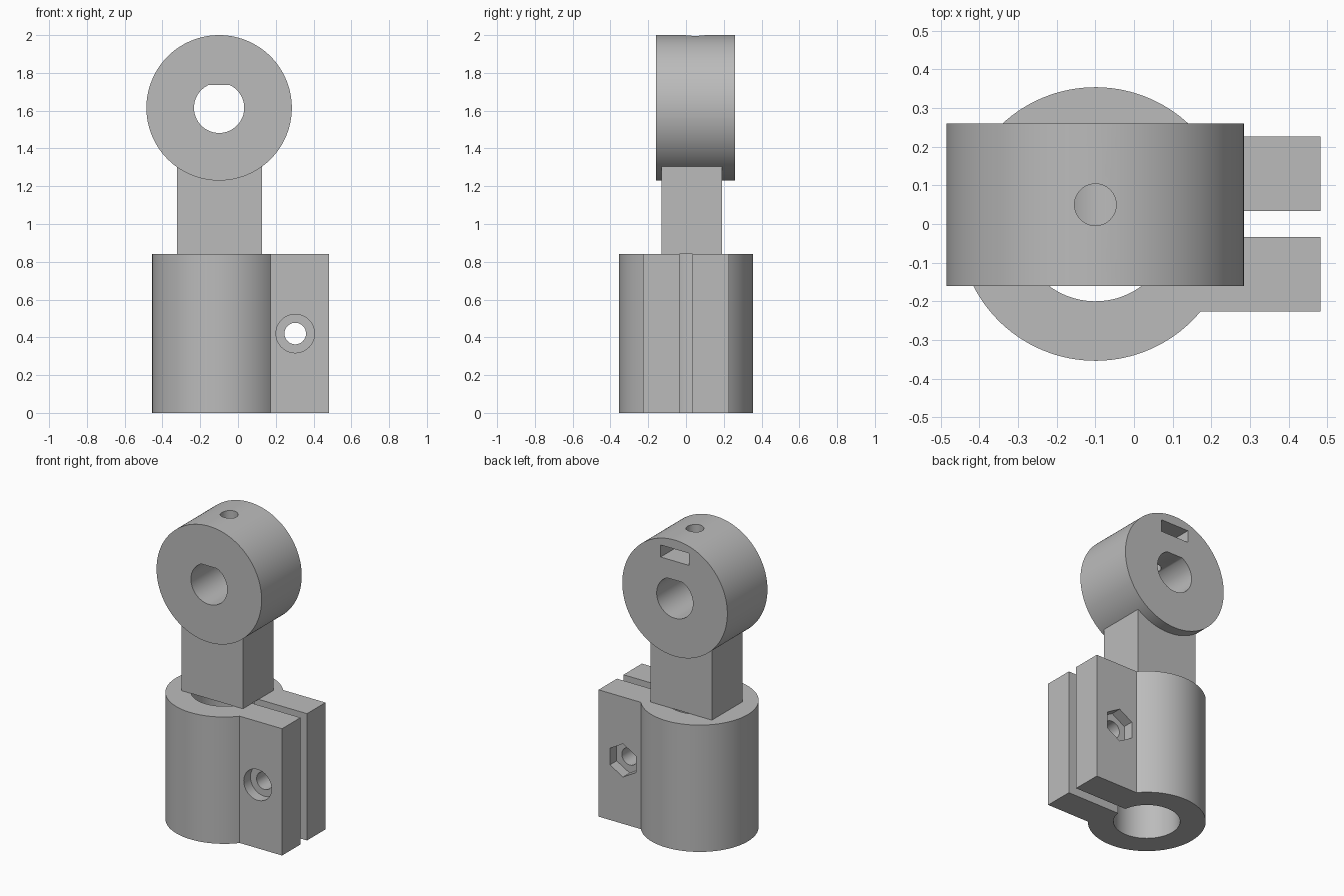
import bpy, bmesh
from math import sin, cos, asin, pi, radians

if "Cube" in bpy.data.objects:
    bpy.data.objects.remove(bpy.data.objects["Cube"])

grey = bpy.data.materials.new("plain_grey")
grey.use_nodes = True
colour = (0.5, 0.5, 0.5, 1)
grey.diffuse_color = colour
grey.node_tree.nodes["Principled BSDF"].inputs["Base Color"].default_value = colour

CX = -0.1           # shared axis of clamp, neck and eye
EYE_Y, EYE_Z = 0.05, 1.615
BOLT_X, BOLT_Z = 0.303, 0.42


def arc(cx, cy, r, start=0.0, end=2 * pi, n=96):
    """Points along an arc; a full circle leaves out the repeated end."""
    full = abs(abs(end - start) - 2 * pi) < 1e-6
    return [(cx + r * cos(start + (end - start) * i / n),
             cy + r * sin(start + (end - start) * i / n))
            for i in range(n if full else n + 1)]


def box(x0, x1, y0, y1):
    return [(x0, y0), (x1, y0), (x1, y1), (x0, y1)]


def prism(name, profile, axis, lo, hi):
    """Extrude a profile along Z, or along Y with the profile in x and z."""
    place = (lambda u, v, w: (u, v, w)) if axis == "Z" else (lambda u, v, w: (u, w, v))
    bm = bmesh.new()
    low = [bm.verts.new(place(u, v, lo)) for u, v in profile]
    high = [bm.verts.new(place(u, v, hi)) for u, v in profile]
    bm.faces.new(low)
    bm.faces.new(high)
    for i in range(len(low)):
        j = (i + 1) % len(low)
        bm.faces.new((low[i], low[j], high[j], high[i]))
    bmesh.ops.recalc_face_normals(bm, faces=bm.faces)
    mesh = bpy.data.meshes.new(name)
    bm.to_mesh(mesh)
    bm.free()
    mesh.materials.append(grey)
    obj = bpy.data.objects.new(name, mesh)
    bpy.context.collection.objects.link(obj)
    return obj


def activate(obj):
    bpy.ops.object.select_all(action="DESELECT")
    obj.select_set(True)
    bpy.context.view_layer.objects.active = obj


def cut(obj, *cutters):
    """Subtract each cutter, then discard it."""
    activate(obj)
    for cutter in cutters:
        cutter.hide_render = True
        mod = obj.modifiers.new("cut", "BOOLEAN")
        mod.operation, mod.solver, mod.object = "DIFFERENCE", "EXACT", cutter
        bpy.ops.object.modifier_apply(modifier=mod.name)
        bpy.data.objects.remove(cutter)


def smooth(obj):
    activate(obj)
    bpy.ops.object.shade_smooth_by_angle(angle=radians(30))


# Split clamp: C-shaped sleeve with two lugs
R, BORE, LUG, GAP, TIP = 0.354, 0.2, 0.227, 0.034, 0.482
a, b = asin(LUG / R), asin(GAP / BORE)
outline = (arc(CX, 0, R, a, 2 * pi - a) + [(TIP, -LUG), (TIP, -GAP)]
           + arc(CX, 0, BORE, 2 * pi - b, b) + [(TIP, GAP), (TIP, LUG)])
clamp = prism("split_clamp", outline, "Z", 0, 0.84)

# Bolt hole, round head recess in front, hexagonal nut recess behind
cut(clamp,
    prism("bolt_hole", arc(BOLT_X, BOLT_Z, 0.057, n=48), "Y", -0.4, 0.4),
    prism("head_recess", arc(BOLT_X, BOLT_Z, 0.102, n=48), "Y", -0.4, -LUG + 0.07),
    prism("nut_recess", arc(BOLT_X, BOLT_Z, 0.11, pi / 6, pi / 6 + 2 * pi, 6),
          "Y", LUG - 0.07, 0.4))
smooth(clamp)

# Rectangular neck, running up into the eye
neck = prism("neck", box(-0.323, 0.127, -0.13, 0.19), "Z", 0.84, 1.4)

# Eye with a D-shaped bore, set-screw hole and nut slot
eye = prism("eye", arc(CX, EYE_Z, 0.385, n=128), "Y", -0.16, 0.26)
d_bore = [(x, min(z, EYE_Z + 0.12)) for x, z in arc(CX, EYE_Z, 0.133, 0.45 * pi / 2 * 3 - 0.0,
                                                    0.45 * pi / 2 * 3 + 2 * pi)]
flat = asin(0.12 / 0.133)
d_bore = arc(CX, EYE_Z, 0.133, pi - flat, 2 * pi + flat)
cut(eye,
    prism("d_bore", d_bore, "Y", -0.4, 0.5),
    prism("screw_hole", arc(CX, EYE_Y, 0.054, n=48), "Z", EYE_Z, 2.2),
    prism("nut_slot", box(CX - 0.104, CX + 0.104, 1.86, 1.94), "Y", EYE_Y - 0.1, 0.5))
smooth(eye)
